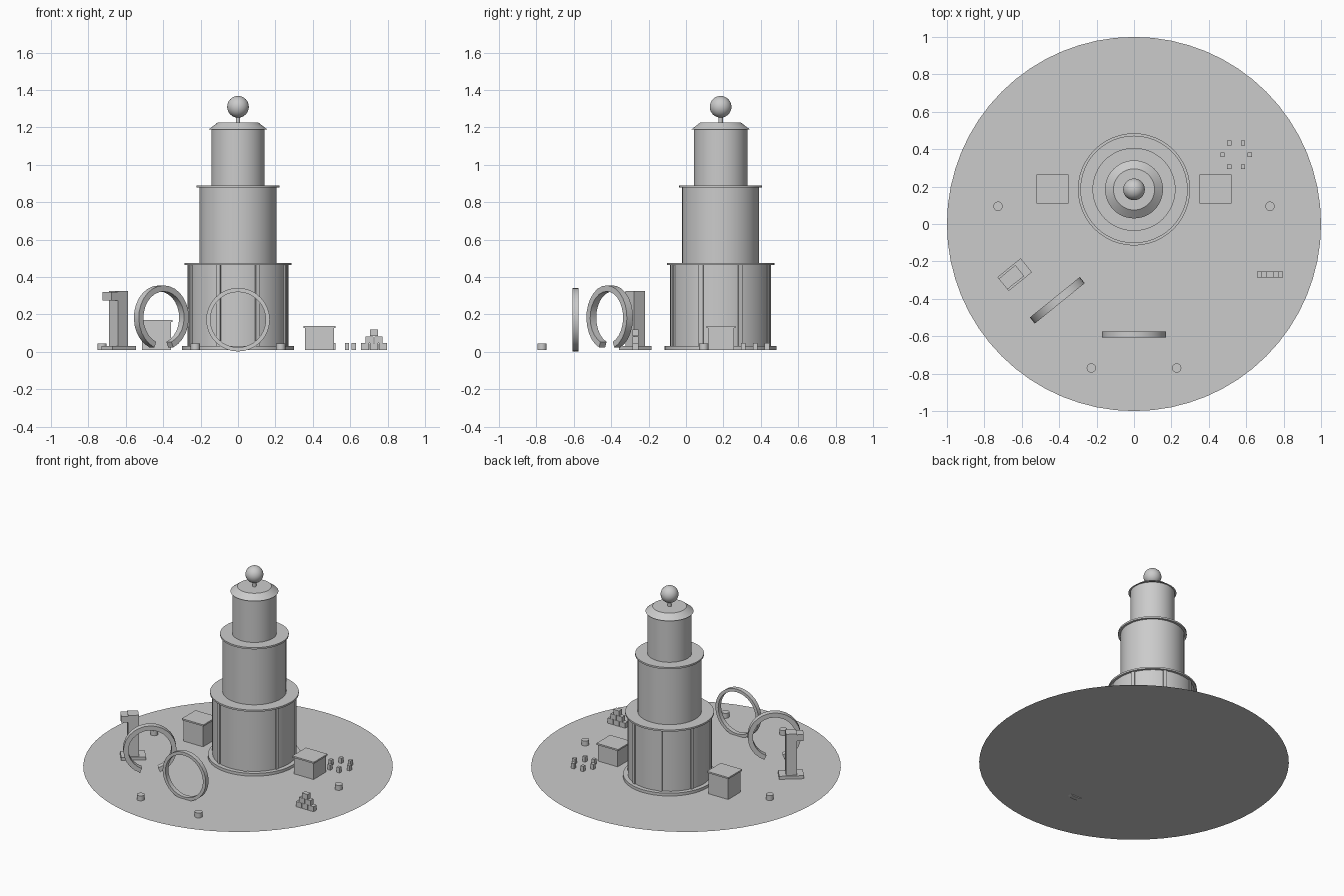
import bpy, bmesh, math
from mathutils import Matrix, Vector

if "Cube" in bpy.data.objects:
    bpy.data.objects.remove(bpy.data.objects["Cube"])

G = 0.01  # ground level


def finish(name, bm, smooth=True):
    bmesh.ops.recalc_face_normals(bm, faces=bm.faces[:])
    me = bpy.data.meshes.new(name)
    bm.to_mesh(me)
    bm.free()
    ob = bpy.data.objects.new(name, me)
    bpy.context.collection.objects.link(ob)
    if smooth:
        bpy.context.view_layer.objects.active = ob
        bpy.ops.object.select_all(action='DESELECT')
        ob.select_set(True)
        bpy.ops.object.shade_smooth_by_angle(angle=math.radians(35))
    return ob


def cyl(name, x, y, z0, z1, r, r2=None, n=48):
    bm = bmesh.new()
    m = Matrix.Translation((x, y, (z0 + z1) / 2))
    bmesh.ops.create_cone(bm, cap_ends=True, segments=n, radius1=r,
                          radius2=r if r2 is None else r2, depth=z1 - z0, matrix=m)
    return finish(name, bm)


def box(name, x, y, z0, sx, sy, sz, rot=0.0, off=0.0):
    # off shifts the box along its own rotated x axis
    bm = bmesh.new()
    m = (Matrix.Translation((x, y, z0 + sz / 2)) @ Matrix.Rotation(rot, 4, 'Z')
         @ Matrix.Translation((off, 0, 0)) @ Matrix.Diagonal((sx, sy, sz, 1)))
    bmesh.ops.create_cube(bm, size=1, matrix=m)
    return finish(name, bm, False)


def band(name, centre, ro, ri, depth, rot=0.0, gap=0.0, n=32):
    # upright ring of rectangular section, optionally open at the bottom
    bm = bmesh.new()
    m = Matrix.Translation(centre) @ Matrix.Rotation(rot, 4, 'Z')
    closed = gap == 0
    count = n if closed else n + 1
    rows = []
    for i in range(count):
        a = -math.pi / 2 + gap + (2 * math.pi - 2 * gap) * i / n
        rows.append([bm.verts.new(m @ Vector((r * math.cos(a), d, r * math.sin(a))))
                     for r, d in ((ro, -depth / 2), (ro, depth / 2),
                                  (ri, depth / 2), (ri, -depth / 2))])
    for i in range(n):
        a, b = rows[i], rows[(i + 1) % count]
        for k in range(4):
            bm.faces.new((a[k], a[(k + 1) % 4], b[(k + 1) % 4], b[k]))
    if not closed:
        bm.faces.new(rows[0])
        bm.faces.new(rows[-1])
    return finish(name, bm)


# plaza disc
bm = bmesh.new()
bmesh.ops.create_circle(bm, cap_ends=True, segments=64, radius=1,
                        matrix=Matrix.Translation((0, 0, G)))
finish("plaza", bm, False)

# three-tier tower
TY = 0.185
for name, z0, z1, r, r2 in (
        ("tower_plinth", G, 0.03, 0.30, 0.30),
        ("lower_drum", 0.03, 0.463, 0.27, 0.27),
        ("lower_cornice", 0.463, 0.475, 0.287, 0.287),
        ("middle_drum", 0.475, 0.878, 0.206, 0.206),
        ("middle_cornice", 0.878, 0.89, 0.222, 0.222),
        ("upper_drum", 0.89, 1.19, 0.143, 0.143),
        ("roof", 1.19, 1.225, 0.155, 0.11),
        ("finial_stem", 1.225, 1.27, 0.012, 0.012)):
    cyl(name, 0, TY, z0, z1, r, r2)
bm = bmesh.new()
bmesh.ops.create_uvsphere(bm, u_segments=32, v_segments=16, radius=0.058,
                          matrix=Matrix.Translation((0, TY, 1.31)))
finish("finial_ball", bm)

# pilasters round the lower drum
for i in range(8):
    a = math.radians(22.5 + 45 * i)
    box(f"pilaster_{i}", 0, TY, 0.03, 0.02, 0.024, 0.433, a, 0.267)

# booths beside the tower
for side, x, h in (("left", -0.435, 0.15), ("right", 0.436, 0.117)):
    box(f"{side}_booth", x, 0.187, G, 0.155, 0.14, h)
    box(f"{side}_booth_roof", x, 0.187, G + h, 0.17, 0.155, 0.011)

# bollards
for i, (x, y) in enumerate(((0.727, 0.095), (0.228, -0.77))):
    for s in (-1, 1):
        cyl(f"bollard_{i}_{'left' if s < 0 else 'right'}", s * x, y, G, 0.045, 0.025, n=20)

# circle of small blocks
for i in range(6):
    a = math.pi / 3 * i
    box(f"small_block_{i}", 0.546 + 0.073 * math.cos(a), 0.37 + 0.073 * math.sin(a),
        G, 0.023, 0.025, 0.037)

# stacked crate pyramid
for row in range(3):
    for k in range(3 - row):
        box(f"crate_{row}_{k}", 0.727 + (k - (2 - row) / 2) * 0.048, -0.27,
            G + row * 0.037, 0.044, 0.033, 0.036)

# standing hoops
band("front_hoop", (0, -0.59, 0.172), 0.17, 0.148, 0.032)
ROT = math.radians(39)
band("open_hoop", (-0.41, -0.408, 0.183), 0.172, 0.14, 0.042, ROT, math.radians(22), 24)

# column with side block
PX, PY = -0.638, -0.271
box("column_base", PX, PY, G, 0.16, 0.096, 0.022, ROT)
box("column", PX, PY, 0.032, 0.07, 0.075, 0.293, ROT)
box("column_side_block", PX, PY, 0.275, 0.07, 0.073, 0.044, ROT, -0.045)
